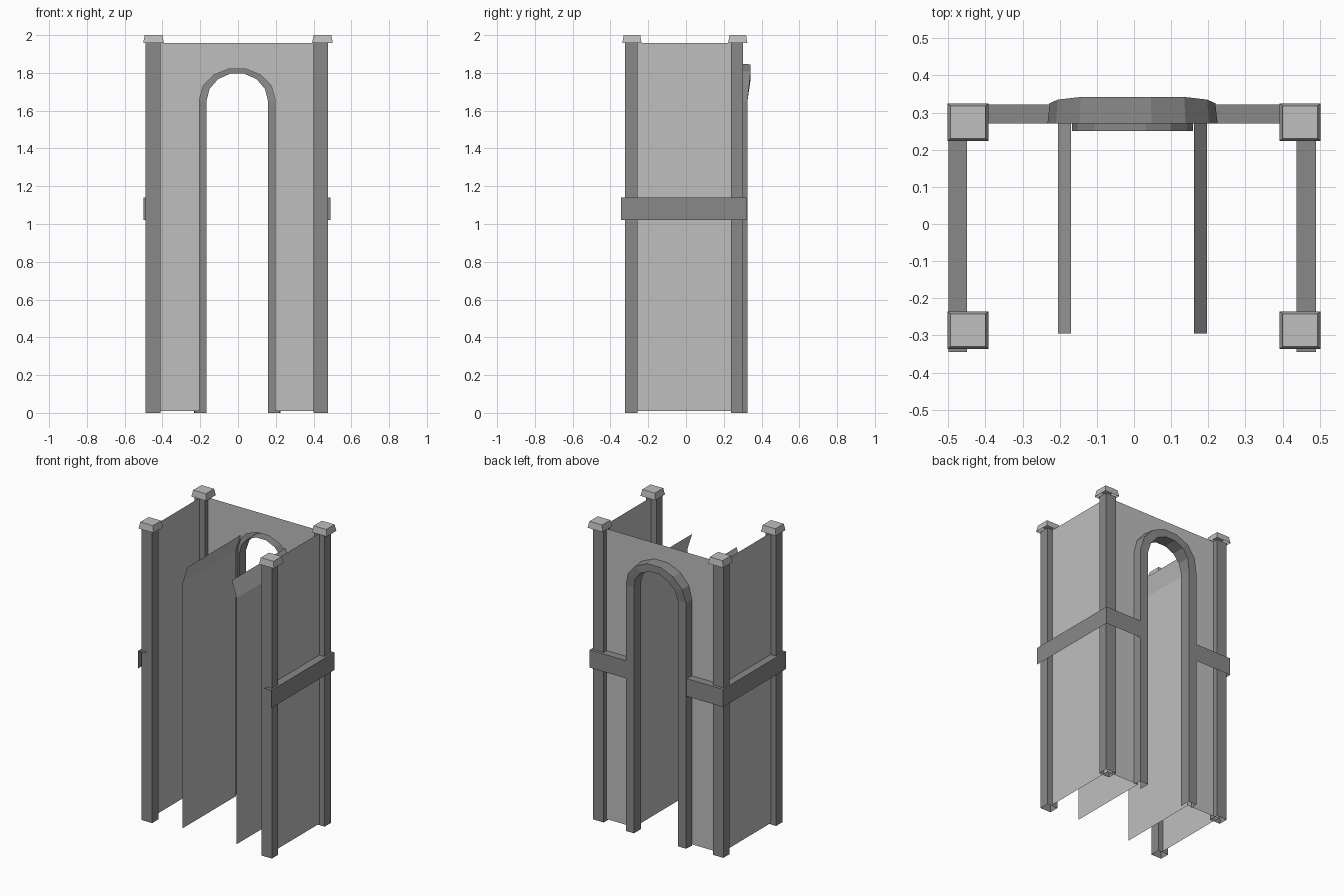
import bpy
import bmesh
import math

cube = bpy.data.objects.get("Cube")
if cube:
    bpy.data.objects.remove(cube, do_unlink=True)


def material(name, value):
    m = bpy.data.materials.new(name)
    m.use_nodes = True
    color = (value, value, value, 1)
    m.diffuse_color = color
    m.node_tree.nodes["Principled BSDF"].inputs["Base Color"].default_value = color
    return m


light = material("light stone", 0.52)
dark = material("dark stone", 0.25)


def build(name, bm, mat, recalc=False):
    if recalc:
        bmesh.ops.recalc_face_normals(bm, faces=bm.faces)
    mesh = bpy.data.meshes.new(name)
    bm.to_mesh(mesh)
    bm.free()
    mesh.materials.append(mat)
    obj = bpy.data.objects.new(name, mesh)
    bpy.context.collection.objects.link(obj)
    return obj


def loft(name, rows, mat, closed=False, cap=False):
    """Skin quads between successive rows of points."""
    bm = bmesh.new()
    rings = [[bm.verts.new(p) for p in row] for row in rows]
    n = len(rings[0])
    for a, b in zip(rings, rings[1:]):
        for i in range(n if closed else n - 1):
            j = (i + 1) % n
            bm.faces.new((a[i], a[j], b[j], b[i]))
    if cap:
        bm.faces.new(rings[-1])
    return build(name, bm, mat, True)


def rect(cx, cy, hx, hy, z):
    return [(cx + sx * hx, cy + sy * hy, z)
            for sx, sy in ((-1, -1), (1, -1), (1, 1), (-1, 1))]


def arch(half, spring, rise, foot, segments=7):
    """Arch outline from the left foot over the crown to the right foot."""
    pts = [(ARCH_X - half, foot)]
    for i in range(segments + 1):
        a = math.pi * (1 - i / segments)
        pts.append((ARCH_X + half * math.cos(a), spring + rise * math.sin(a)))
    return pts + [(ARCH_X + half, foot)]


ARCH_X = -0.004
LEFT, RIGHT, BACK, FRONT = -0.45, 0.438, 0.27, -0.29
FOOT, TOP = 0.01, 1.957

# Corner posts, open below, with tapered caps
for px, side in ((LEFT, "right"), (RIGHT, "left")):
    for py, end in ((BACK, "back"), (FRONT, "front")):
        loft(f"{end}_{side}_post",
             [rect(px, py, 0.039, 0.033, z) for z in (0, 1.96)], dark, True)
        cx, cy = math.copysign(0.447, px), py + 0.004
        loft(f"{end}_{side}_cap",
             [rect(cx, cy, 0.055, 0.051, 1.957), rect(cx, cy, 0.047, 0.044, 2.0)],
             light, True, True)

# Side walls
for x, side in ((LEFT, "right"), (RIGHT, "left")):
    loft(f"{side}_wall", [[(x, FRONT, z), (x, BACK, z)] for z in (FOOT, TOP)], light)

# Back wall with arched opening
bm = bmesh.new()
outline = [(LEFT, FOOT)] + arch(0.2, 1.66, 0.165, FOOT)
outline += [(RIGHT, FOOT), (RIGHT, TOP), (LEFT, TOP)]
bm.faces.new([bm.verts.new((x, BACK, z)) for x, z in outline])
build("back_wall", bm, light)

# Passage walls with their leaning upper strips
for s, side in ((-1, "right"), (1, "left")):
    profile = [(0.2, FOOT), (0.2, 1.66), (0.165, 1.77)]
    loft(f"{side}_passage_wall",
         [[(ARCH_X + s * x, y, z) for x, z in profile] for y in (-0.295, BACK)], light)

# Raised arch surround: outer side, face and inner return
outer = arch(0.229, 1.65, 0.205, 0)
edge = arch(0.223, 1.65, 0.2, 0)
inner = arch(0.163, 1.65, 0.15, 0)
rows = []
for o, e, i in zip(outer, edge, inner):
    y = 0.325 + 0.017 * max(0, min(1, (e[1] - 1.65) / 0.15))
    rows.append([(o[0], BACK, o[1]), (e[0], y, e[1]),
                 (i[0], y, i[1]), (i[0], 0.25, i[1])])
loft("arch_surround", rows, dark)

# Belt course on each side, stopping at the arch surround
for s, wall, face, side in ((-1, LEFT, -0.5, "right"), (1, RIGHT, 0.49, "left")):
    stop = ARCH_X + s * 0.222
    inside = [(wall, -0.345), (wall, BACK), (stop, BACK)]
    outside = [(face, -0.345), (face, 0.322), (stop, 0.322)]
    loft(f"{side}_belt",
         [[(x, y, 1.14) for x, y in inside],
          [(x, y, 1.14) for x, y in outside],
          [(x, y, 1.022) for x, y in outside]], dark)
